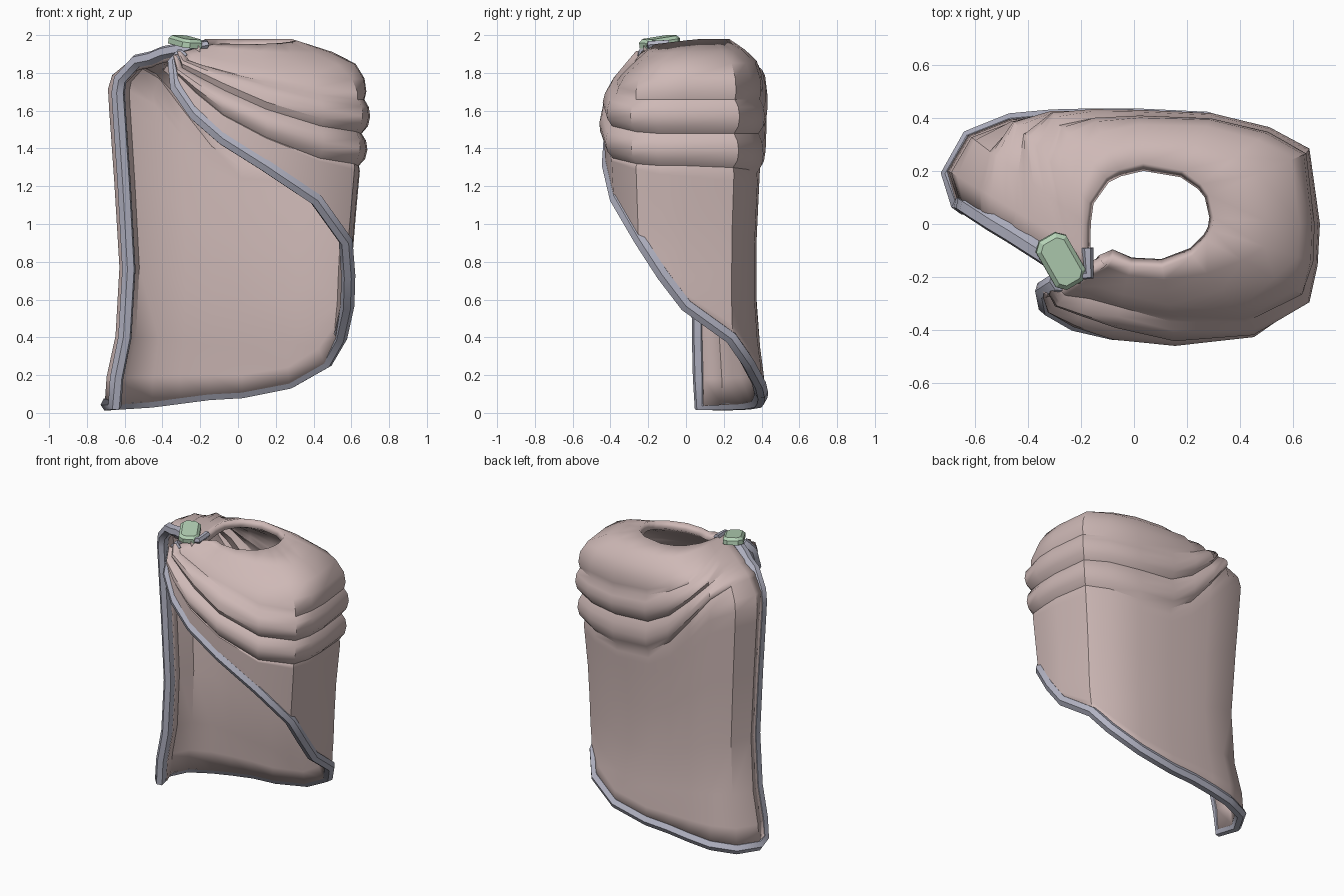
import bpy, bmesh, math
from mathutils import Vector

if "Cube" in bpy.data.objects:
    bpy.data.objects.remove(bpy.data.objects["Cube"])


def material(name, rgb):
    m = bpy.data.materials.new(name)
    m.diffuse_color = (*rgb, 1)
    m.use_nodes = True
    m.node_tree.nodes["Principled BSDF"].inputs["Base Color"].default_value = m.diffuse_color
    return m


CLOTH = material("dusty pink cloth", (0.62, 0.485, 0.47))
TRIM = material("grey blue trim", (0.45, 0.455, 0.55))
GREEN = material("pale green clasp", (0.46, 0.65, 0.47))


def interp(table, v):
    # piecewise linear lookup, table sorted by rising key
    if v <= table[0][0]:
        return table[0][1]
    for (a, p), (b, q) in zip(table, table[1:]):
        if v <= b:
            return p + (q - p) * (v - a) / (b - a)
    return table[-1][1]


# columns from the left opening edge, round the back, to the front edge:
# outer x, outer y, hem height, three fold crease heights
COLS = [
    (-.64, .075, .04, 1.92, 1.88, 1.84),
    (-.675, .19, .045, 1.94, 1.90, 1.86),
    (-.60, .32, .05, 1.94, 1.90, 1.85),
    (-.45, .38, .06, 1.91, 1.85, 1.77),
    (-.30, .395, .08, 1.84, 1.73, 1.58),
    (-.15, .40, .10, 1.76, 1.59, 1.40),
    (.02, .40, .11, 1.69, 1.50, 1.29),
    (.28, .39, .16, 1.66, 1.48, 1.27),
    (.49, .34, .27, 1.66, 1.48, 1.29),
    (.63, .26, .40, 1.66, 1.48, 1.30),
    (.66, .0, .57, 1.66, 1.48, 1.31),
    (.655, -.14, .73, 1.66, 1.48, 1.31),
    (.63, -.27, .91, 1.66, 1.49, 1.32),
    (.44, -.40, 1.13, 1.69, 1.52, 1.35),
    (.15, -.435, 1.31, 1.76, 1.61, 1.46),
    (-.08, -.42, 1.45, 1.81, 1.71, 1.58),
    (-.23, -.38, 1.58, 1.84, 1.78, 1.70),
    (-.325, -.32, 1.72, 1.87, 1.83, 1.79),
    (-.34, -.26, 1.85, 1.91, 1.895, 1.88),
]
NECK = {0: (-.21, -.225), 1: (-.18, -.11), 2: (-.18, .0), 3: (-.17, .08),
        17: (-.11, -.16), 18: (-.13, -.16)}
SHOULDER = [(0, 0), (.2, .4), (.4, .75), (.65, .93), (1, 1)]
WIDTH = [(0, 1.05), (.2, 1.03), (.5, .93), (.9, .93), (1.3, .98), (1.7, 1.02)]
RIGHT = [(.1, 1), (.28, .97), (.4, .88), (.6, .91), (.9, .925), (1.3, .98), (1.7, 1.03)]


def column(i):
    x, y, hem, f0, f1, f2 = COLS[i]
    a = math.atan2(y - .02, x - .06)
    nx, ny = NECK.get(i, (.06 + .24 * math.cos(a), .03 + .2 * math.sin(a)))
    nz = min(1.98, 1.972 + .12 * ny)
    rim = 1.74 - .29 * min(1, max(0, (-y - .15) / .3))
    rim = max(rim, hem)
    strength = min(1, max(0, (x + .75) * 2.2)) * (.75 if y > .3 else .9)
    # (height, bulge) rows: shoulder, two swags, hanging cloth
    rows = [(nz + (f0 - nz) * t, 0) for t in (0, .2, .4, .65, .87)]
    for top, low in ((f0, f1), (f1, f2)):
        rows += [(top + (low - top) * t, b)
                 for t, b in ((0, -.008), (.25, .022), (.55, .035), (.82, .026))]
    rows += [(f2, -.008)]
    rows += [(f2 + (hem - f2) * t, 0) for t in (.04, .08, .14, .35, .6, .8, .92, 1)]
    out = Vector((x / .65 ** 2, y / .42 ** 2, 0)).normalized()
    pts = []
    for z, b in rows:
        s = interp(SHOULDER, (nz - z) / (nz - rim))
        wy = interp(WIDTH, z)
        wx = interp(RIGHT, z) if x > .1 else wy
        p = Vector((nx + (x * wx - nx) * s, ny + (y * wy - ny) * s, z))
        push = out * s * s + Vector((0, 0, 1.2 - s * s))
        pts.append(p + push * b * strength)
    return pts


grid = [column(i) for i in range(len(COLS))]
R = len(grid[0])


def finish(obj, mat, angle=35):
    obj.data.materials.clear()
    obj.data.materials.append(mat)
    bpy.ops.object.select_all(action='DESELECT')
    obj.select_set(True)
    bpy.context.view_layer.objects.active = obj
    bpy.ops.object.shade_smooth_by_angle(angle=math.radians(angle))


# draped cloak cloth
mesh = bpy.data.meshes.new("cloak_cloth")
verts = [p for col in grid for p in col]
faces = [(i * R + j, (i + 1) * R + j, (i + 1) * R + j + 1, i * R + j + 1)
         for i in range(len(grid) - 1) for j in range(R - 1)]
mesh.from_pydata(verts, [], faces)
cloth = bpy.data.objects.new("cloak_cloth", mesh)
bpy.context.collection.objects.link(cloth)
finish(cloth, CLOTH, 38)
solid = cloth.modifiers.new("thickness", 'SOLIDIFY')
solid.thickness = .055
solid.offset = -1


# piped trim from the neck tip, down the opening edge, round the hem, up the front
def inset(p):
    # move to the middle of the cloth thickness
    d = Vector((p.x / .65 ** 2, p.y / .42 ** 2, 0)).normalized()
    return p - d * .018


tip = [Vector((-.175, -.09, 1.955)), Vector((-.17, -.19, 1.95))]
path = tip + [inset(p) for p in grid[0] + [c[-1] for c in grid[1:]]]
path += [Vector((-.29, -.22, 1.90))]
clean = [path[0]]
for p in path[1:]:
    if (p - clean[-1]).length > .05:
        clean.append(p)
curve = bpy.data.curves.new("edge_trim", 'CURVE')
curve.dimensions = '3D'
curve.bevel_depth = .037
curve.bevel_resolution = 1
curve.use_fill_caps = True
spline = curve.splines.new('POLY')
spline.points.add(len(clean) - 1)
for k, (sp, p) in enumerate(zip(spline.points, clean)):
    sp.co = (p.x, p.y, p.z, 1)
    sp.radius = .6 if k < 3 else 1
trim = bpy.data.objects.new("edge_trim", curve)
bpy.context.collection.objects.link(trim)
bpy.ops.object.select_all(action='DESELECT')
trim.select_set(True)
bpy.context.view_layer.objects.active = trim
bpy.ops.object.convert(target='MESH')
finish(bpy.context.object, TRIM, 50)

# shoulder clasp: chamfered block
bm = bmesh.new()
bmesh.ops.create_cube(bm, size=1)
bmesh.ops.scale(bm, vec=(.13, .21, .045), verts=bm.verts)
upright = [e for e in bm.edges if abs(e.verts[0].co.z - e.verts[1].co.z) > .01]
bmesh.ops.bevel(bm, geom=upright, offset=.03, segments=1, affect='EDGES')
top = [e for e in bm.edges if all(v.co.z > .02 for v in e.verts)]
bmesh.ops.bevel(bm, geom=top, offset=.016, segments=1, affect='EDGES')
mesh = bpy.data.meshes.new("clasp")
bm.to_mesh(mesh)
bm.free()
clasp = bpy.data.objects.new("clasp", mesh)
clasp.location = (-.275, -.14, 1.966)
clasp.rotation_euler = (math.radians(8), math.radians(2), math.radians(30))
bpy.context.collection.objects.link(clasp)
finish(clasp, GREEN, 20)
